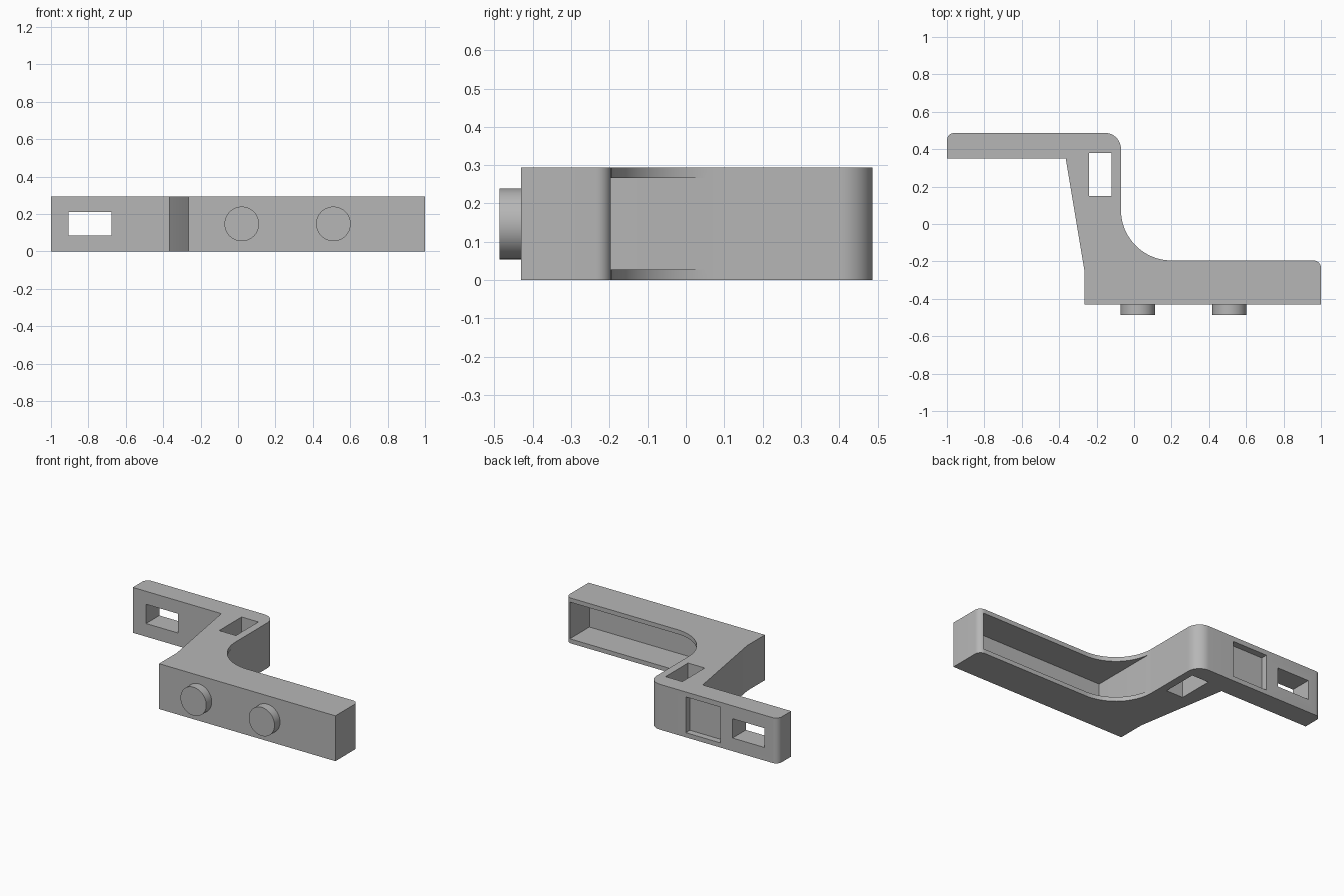
import bpy, bmesh
from math import cos, sin, radians, pi
from mathutils import Matrix

default = bpy.data.objects.get("Cube")
if default:
    bpy.data.objects.remove(default, do_unlink=True)

HEIGHT = 0.294

grey = bpy.data.materials.new("plain grey")
grey.use_nodes = True
colour = (0.47, 0.47, 0.47, 1)
grey.diffuse_color = colour
grey.node_tree.nodes["Principled BSDF"].inputs["Base Color"].default_value = colour


def add_object(name, bm):
    bmesh.ops.recalc_face_normals(bm, faces=bm.faces)
    mesh = bpy.data.meshes.new(name)
    bm.to_mesh(mesh)
    bm.free()
    mesh.materials.append(grey)
    obj = bpy.data.objects.new(name, mesh)
    bpy.context.collection.objects.link(obj)
    return obj


def activate(obj):
    bpy.ops.object.select_all(action='DESELECT')
    obj.select_set(True)
    bpy.context.view_layer.objects.active = obj


def smooth(obj):
    activate(obj)
    bpy.ops.object.shade_smooth_by_angle(angle=radians(30))


def arc(cx, cy, r, start, end, steps):
    angles = [radians(start + (end - start) * i / steps) for i in range(steps + 1)]
    return [(cx + r * cos(a), cy + r * sin(a)) for a in angles]


def cut_box(target, name, x, y, z):
    """Subtract a box given by its x, y and z ranges."""
    bm = bmesh.new()
    bmesh.ops.create_cube(bm, size=1)
    for v in bm.verts:
        v.co = [lo + (c + 0.5) * (hi - lo) for c, (lo, hi) in zip(v.co, (x, y, z))]
    cutter = add_object(name, bm)
    cutter.hide_render = True
    mod = target.modifiers.new(name, 'BOOLEAN')
    mod.operation = 'DIFFERENCE'
    mod.solver = 'EXACT'
    mod.object = cutter
    activate(target)
    bpy.ops.object.modifier_apply(modifier=mod.name)
    bpy.data.objects.remove(cutter, do_unlink=True)


# Bracket outline seen from above, counter-clockwise
outline = [(-0.265, -0.43), (1, -0.43)]
outline += arc(0.96, -0.235, 0.04, 0, 90, 8)        # beam end corner
outline += arc(0.2, 0.075, 0.27, 270, 180, 20)      # large inner fillet
outline += arc(-0.155, 0.402, 0.085, 0, 90, 12)     # outer bend
outline += arc(-0.96, 0.447, 0.04, 90, 180, 8)      # arm end corner
outline += [(-1, 0.35), (-0.365, 0.35), (-0.265, -0.25)]

bm = bmesh.new()
base = bm.faces.new([bm.verts.new((x, y, 0)) for x, y in outline])
top = bmesh.ops.extrude_face_region(bm, geom=[base])["geom"]
bmesh.ops.translate(bm, vec=(0, 0, HEIGHT),
                    verts=[g for g in top if isinstance(g, bmesh.types.BMVert)])
bracket = add_object("bracket_body", bm)

# Openings: beam pocket, upright slot, arm window and shallow arm recess
cut_box(bracket, "beam_pocket", (-0.069, 0.97), (-0.395, 0.3), (0.028, 0.266))
cut_box(bracket, "upright_slot", (-0.24, -0.12), (0.15, 0.38), (-0.1, 0.4))
cut_box(bracket, "arm_window", (-0.905, -0.675), (0.2, 0.6), (0.085, 0.21))
cut_box(bracket, "arm_recess", (-0.59, -0.34), (0.445, 0.6), (0.03, 0.262))
smooth(bracket)

# Round pegs on the front face
for name, x in (("right_peg", 0.02), ("left_peg", 0.51)):
    bm = bmesh.new()
    place = Matrix.Translation((x, -0.453, 0.147)) @ Matrix.Rotation(pi / 2, 4, 'X')
    bmesh.ops.create_cone(bm, cap_ends=True, segments=48, radius1=0.0925,
                          radius2=0.0925, depth=0.066, matrix=place)
    smooth(add_object(name, bm))
